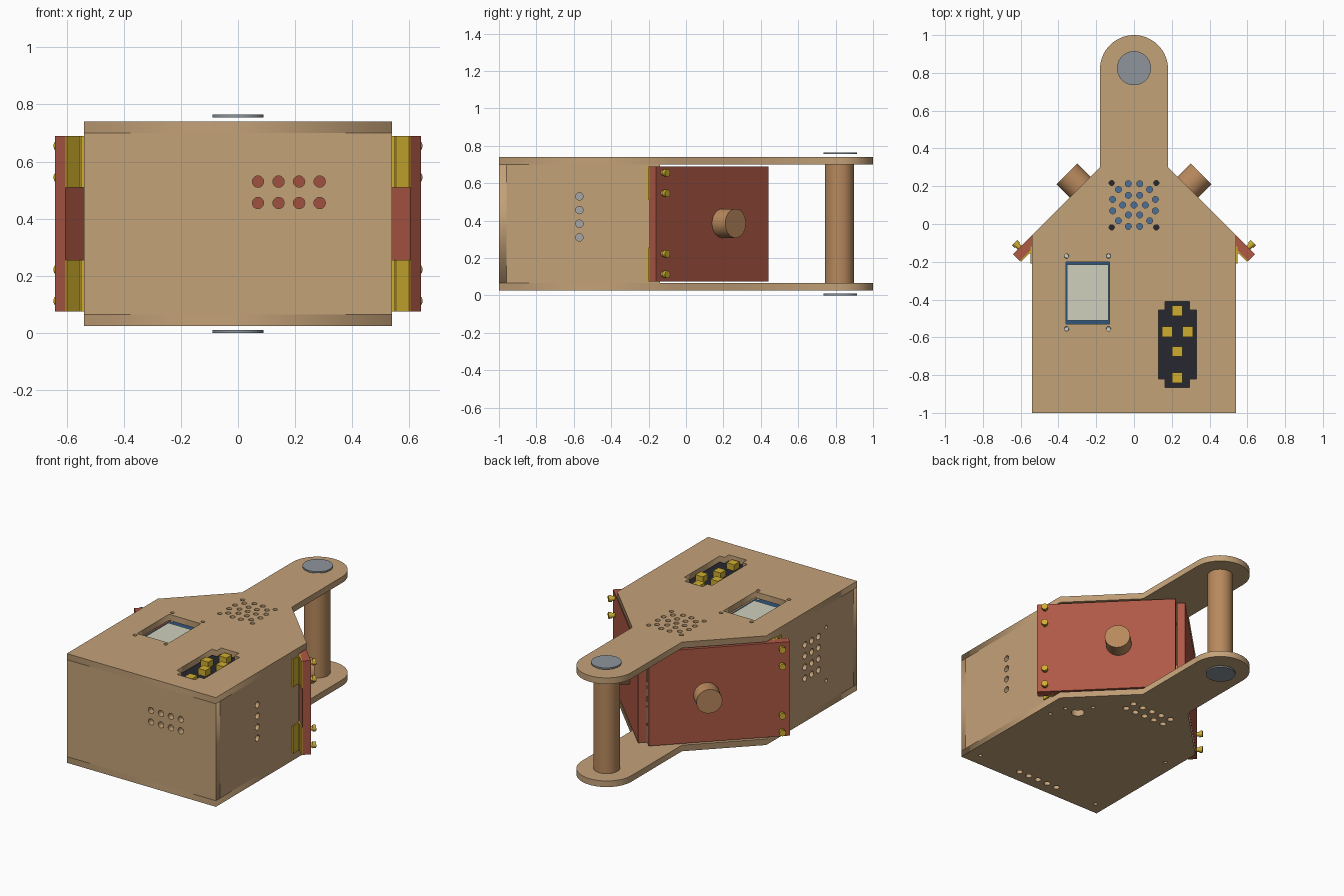
import bpy
from math import pi, cos, sin, radians
from mathutils import Matrix, Vector

if "Cube" in bpy.data.objects:
    bpy.data.objects.remove(bpy.data.objects["Cube"])


def mat(name, r, g, b):
    m = bpy.data.materials.new(name)
    m.diffuse_color = (r, g, b, 1)
    m.use_nodes = True
    m.node_tree.nodes["Principled BSDF"].inputs["Base Color"].default_value = m.diffuse_color
    return m


WOOD = mat("wood", .55, .36, .19)
RED = mat("red", .43, .10, .06)
BRASS = mat("brass", .62, .42, .03)
POST = mat("post_wood", .48, .25, .11)
STEEL = mat("steel", .27, .30, .33)
BLUE = mat("blue", .03, .09, .2)
CONE = mat("cone_blue", .07, .16, .32)
DARK = mat("dark", .02, .021, .03)
CREAM = mat("cream", .63, .63, .51)
GREY = mat("sensor_grey", .38, .38, .38)


def box(name, loc, dims, m, rz=0):
    bpy.ops.mesh.primitive_cube_add(size=1, location=loc, rotation=(0, 0, rz))
    o = bpy.context.object
    o.name = name
    o.scale = dims
    o.data.materials.append(m)
    return o


def cyl(name, loc, r, depth, m, rot=(0, 0, 0), n=48):
    bpy.ops.mesh.primitive_cylinder_add(vertices=n, radius=r, depth=depth, location=loc, rotation=rot)
    o = bpy.context.object
    o.name = name
    o.data.materials.append(m)
    bpy.ops.object.shade_smooth_by_angle(angle=radians(40))
    return o


def circle(x, y, r, n=20):
    return [(x + r * cos(2 * pi * i / n), y + r * sin(2 * pi * i / n)) for i in range(n)]


def rect(x0, y0, x1, y1):
    return [(x0, y0), (x1, y0), (x1, y1), (x0, y1)]


def panel(name, loops, origin, u, v, m, t=.04):
    """Sheet cut from 2D loops (first the outline, then holes), centred on its plane."""
    cu = bpy.data.curves.new(name, 'CURVE')
    cu.dimensions, cu.fill_mode, cu.extrude = '2D', 'BOTH', t / 2
    for loop in loops:
        s = cu.splines.new('POLY')
        s.points.add(len(loop) - 1)
        for p, (a, b) in zip(s.points, loop):
            p.co = (a, b, 0, 1)
        s.use_cyclic_u = True
    tmp = bpy.data.objects.new(name + "_curve", cu)
    bpy.context.collection.objects.link(tmp)
    dg = bpy.context.evaluated_depsgraph_get()
    me = bpy.data.meshes.new_from_object(tmp.evaluated_get(dg))
    bpy.data.objects.remove(tmp)
    o = bpy.data.objects.new(name, me)
    bpy.context.collection.objects.link(o)
    u, v = Vector(u), Vector(v)
    o.matrix_world = Matrix.Translation(origin) @ Matrix((u, v, u.cross(v))).transposed().to_4x4()
    me.materials.clear()
    me.materials.append(m)
    return o


X, Y, Z = (1, 0, 0), (0, 1, 0), (0, 0, 1)
ZB, ZT = .065, .70

# Top and bottom plates share one outline with a rounded tongue
arc = [(.18 * cos(pi * i / 32), .82 + .18 * sin(pi * i / 32)) for i in range(33)]
outline = [(-.54, -1), (.54, -1), (.54, -.06), (.18, .3)] + arc + [(-.18, .3), (-.54, -.06)]

speaker = [circle(0, .1, .016)]
for count, r, a0 in ((6, .06, 0), (12, .117, pi / 12)):
    speaker += [circle(r * cos(a0 + 2 * pi * i / count), .1 + r * sin(a0 + 2 * pi * i / count), .016)
                for i in range(count)]
speaker_screws = [(x, y) for x in (-.118, .118) for y in (-.018, .217)]
display_screws = [(x, y) for x in (-.357, -.135) for y in (-.555, -.17)]
pad_cut = [(.165, -.865), (.295, -.865), (.295, -.82), (.33, -.82), (.33, -.455), (.295, -.455),
           (.295, -.41), (.165, -.41), (.165, -.455), (.13, -.455), (.13, -.82), (.165, -.82)]
panel("top_plate", [outline] + speaker + [circle(x, y, .014) for x, y in speaker_screws]
      + [circle(x, y, .012) for x, y in display_screws]
      + [rect(-.36, -.53, -.13, -.2), pad_cut], (0, 0, .72), X, Y, WOOD)

vents = [circle(-.147 + .0735 * i, y, .02) for i in range(5) for y in (-.915, .10, .17)]
small = [circle(x, y, .012) for x in (-.46, .46) for y in (-.915, -.25)]
small += [circle(.43, -.14, .012), circle(.31, -.02, .012)]
panel("bottom_plate", [outline] + vents + small + [circle(.34, -.13, .04)], (0, 0, .045), X, Y, WOOD)

# Front and side walls with vent holes
panel("front_wall", [rect(-.54, ZB, .54, ZT)]
      + [circle(.07 + .072 * i, z, .02) for i in range(4) for z in (.455, .53)],
      (0, -.98, 0), X, Z, WOOD)
rows = [.31 + .073 * i for i in range(4)]
side = rect(-.96, ZB, -.14, ZT)
panel("right_wall", [side] + [circle(-.57, z, .02) for z in rows], (.52, 0, 0), Y, Z, WOOD)
panel("left_wall", [side] + [circle(y, z, .02) for y in (-.60, -.53, -.46) for z in rows]
      + [circle(-.68, z, .012) for z in (.21, .56)], (-.52, 0, 0), Y, Z, WOOD)
box("sensor_module", (-.44, -.53, .42), (.04, .26, .3), GREY)

# Slanted hinged doors with knob, hinges and screws
for s, side_name in ((1, "right"), (-1, "left")):
    rz = pi / 4 if s > 0 else 3 * pi / 4
    lie = (0, pi / 2, rz)
    k = cos(pi / 4)
    box(side_name + "_door", (s * .322, .122, .3825), (.05, .85, .615), RED, rz)
    cyl(side_name + "_knob", (s * .318, .228, .385), .078, .105, POST, lie)
    for z in (.165, .60):
        box(side_name + "_wall_hinge_leaf", (s * .544, -.165, z), (.008, .09, .18), BRASS)
        box(side_name + "_door_hinge_leaf", (s * .564, -.160, z), (.008, .105, .18), BRASS, rz)
        cyl(side_name + "_hinge_pin", (s * .548, -.15, z), .008, .18, BRASS, n=16)
    for z in (.112, .222, .545, .655):
        cyl(side_name + "_screw_shank", (s * .6, -.13, z), .014, .07, BRASS, lie, 20)
        d = .028 * k
        cyl(side_name + "_screw_head", (s * (.605 + d), -.125 + d, z), .02, .02, BRASS, lie, 20)

# Handle post and end caps
cyl("handle_post", (0, .82, (ZB + ZT) / 2), .078, ZT - ZB, POST)
cyl("top_cap", (0, .825, .76), .09, .01, STEEL)
cyl("bottom_cap", (0, .825, .005), .09, .01, STEEL)

# Speaker under the round grille
box("speaker_frame", (0, .1, .667), (.28, .28, .02), DARK)
cyl("speaker_cone", (0, .1, .682), .138, .012, CONE)

# Display behind the window
box("display_board", (-.245, -.363, .672), (.26, .43, .016), BLUE)
box("display_screen", (-.245, -.363, .685), (.218, .296, .012), CREAM)
for x, y in display_screws:
    cyl("display_standoff", (x, y, .69), .011, .025, CREAM, n=16)

# Button board and keys
box("button_board", (.23, -.638, .678), (.24, .5, .02), DARK)
for x, y in ((.23, -.46), (.175, -.57), (.285, -.57), (.23, -.675), (.23, -.815)):
    box("button", (x, y, .708), (.055, .055, .04), BRASS)
